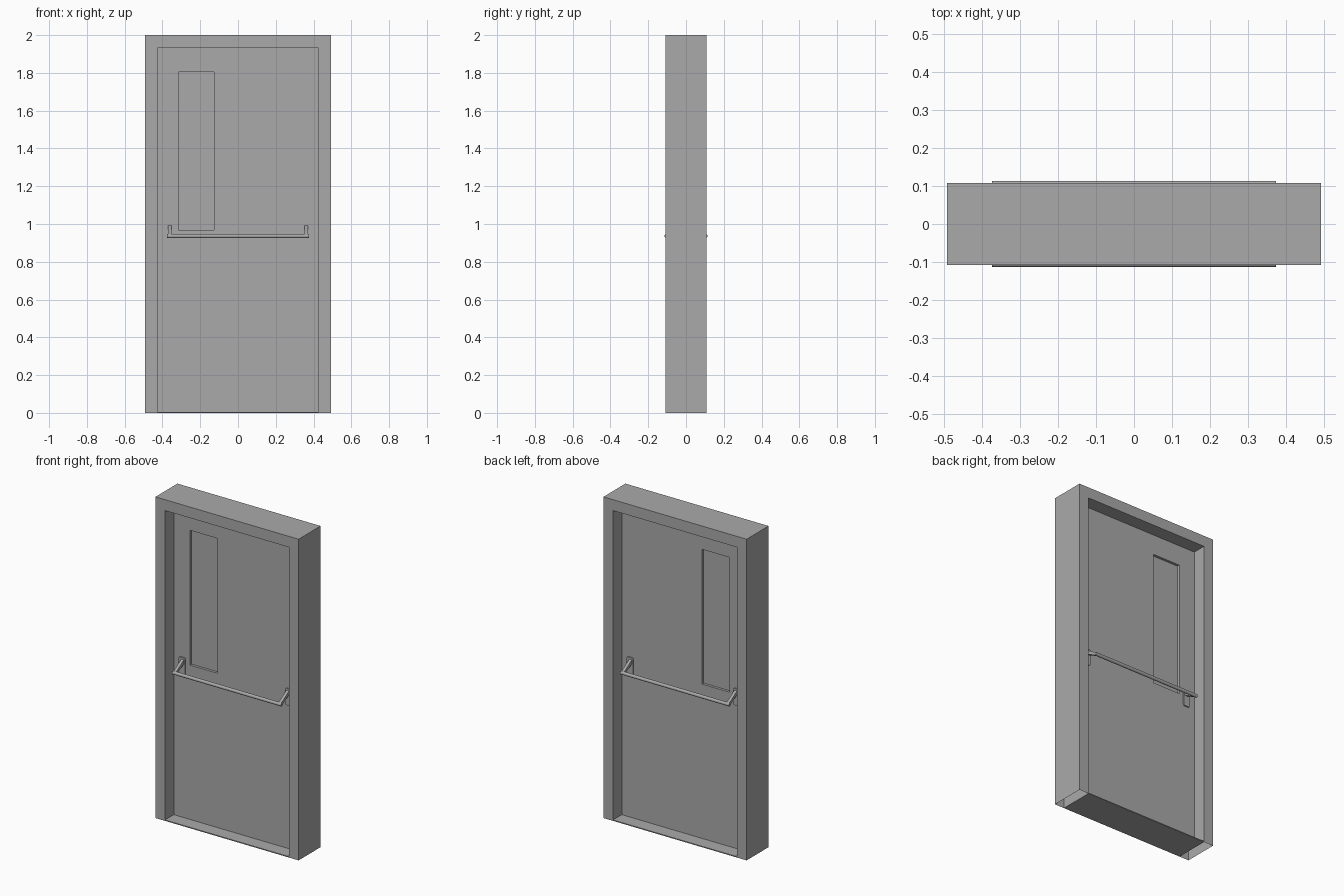
import bpy, bmesh, math
from mathutils import Vector

cube = bpy.data.objects.get("Cube")
if cube:
    bpy.data.objects.remove(cube, do_unlink=True)

grey = bpy.data.materials.new("plain_grey")
grey.use_nodes = True
colour = (0.4, 0.4, 0.4, 1)
grey.diffuse_color = colour
grey.node_tree.nodes["Principled BSDF"].inputs["Base Color"].default_value = colour

W, D, H = 0.493, 0.108, 2.0      # half width, half depth and height of the frame
OW, OH = 0.427, 1.932            # half width and height of the opening
LEAF = 0.022                     # half thickness of the door leaf
SILL = 0.006
BAR_X, BAR_Y, BAR_Z, BAR_R = 0.375, 0.1035, 0.936, 0.0105


def finish(name, bm, smooth=False):
    bmesh.ops.recalc_face_normals(bm, faces=bm.faces)
    mesh = bpy.data.meshes.new(name)
    bm.to_mesh(mesh)
    bm.free()
    mesh.materials.append(grey)
    obj = bpy.data.objects.new(name, mesh)
    bpy.context.collection.objects.link(obj)
    if smooth:
        bpy.ops.object.select_all(action='DESELECT')
        obj.select_set(True)
        bpy.context.view_layer.objects.active = obj
        bpy.ops.object.shade_smooth_by_angle(angle=math.radians(40))
    return obj


def prism(outlines, shift):
    """Extrude flat outlines (lists of 3D points) by a shift vector."""
    bm = bmesh.new()
    for points in outlines:
        bm.faces.new([bm.verts.new(p) for p in points])
    bmesh.ops.remove_doubles(bm, verts=bm.verts, dist=1e-5)
    result = bmesh.ops.extrude_face_region(bm, geom=bm.faces[:], use_keep_orig=True)
    moved = [g for g in result["geom"] if isinstance(g, bmesh.types.BMVert)]
    bmesh.ops.translate(bm, verts=moved, vec=Vector(shift))
    return bm


def rect(x0, x1, z0, z1, y):
    return [(x0, y, z0), (x1, y, z0), (x1, y, z1), (x0, y, z1)]


def rounded_rect(x, z, hw, hh, r, y, steps=4):
    points = []
    for i, (sx, sz) in enumerate([(1, 1), (-1, 1), (-1, -1), (1, -1)]):
        for k in range(steps + 1):
            a = math.pi / 2 * (i + k / steps)
            points.append((x + sx * (hw - r) + r * math.cos(a), y,
                           z + sz * (hh - r) + r * math.sin(a)))
    return points


# Sheet-metal frame, open underneath the jambs
profile = [(-W, 0), (-W, H), (W, H), (W, 0), (OW, 0), (OW, OH), (-OW, OH), (-OW, 0)]
bm = prism([[(x, -D, z) for x, z in profile]], (0, 2 * D, 0))
feet = [f for f in bm.faces if all(v.co.z < 1e-4 for v in f.verts)]
bmesh.ops.delete(bm, geom=feet, context='FACES_ONLY')
finish("door_frame", bm)

# Threshold
finish("threshold", prism([rect(-OW, OW, 0, SILL, -D)], (0, 2 * D, 0)))

# Door leaf with a tall narrow window opening
outer = rect(-OW, OW, SILL, OH, -LEAF)
inner = rect(-0.316, -0.126, 0.967, 1.806, -LEAF)
sides = [[outer[i], outer[(i + 1) % 4], inner[(i + 1) % 4], inner[i]] for i in range(4)]
finish("door_leaf", prism(sides, (0, 2 * LEAF, 0)))

# Window pane set back from both faces
finish("window_pane", prism([rect(-0.316, -0.126, 0.967, 1.806, -0.006)], (0, 0.012, 0)))

# Push bars, arms and mounting plates on both faces
for face, side in (("front", -1), ("back", 1)):
    bm = bmesh.new()
    bmesh.ops.create_cone(bm, cap_ends=True, segments=16, radius1=BAR_R,
                          radius2=BAR_R, depth=2 * BAR_X)
    for v in bm.verts:
        v.co = (v.co.z, side * BAR_Y + v.co.x, BAR_Z + v.co.y)
    finish(face + "_push_bar", bm, smooth=True)

    for hand, s in (("left", 1), ("right", -1)):
        plate = rounded_rect(s * 0.367, 0.952, 0.022, 0.052, 0.01, side * LEAF)
        finish(f"{face}_{hand}_plate", prism([plate], (0, side * 0.007, 0)), smooth=True)
        x = s * 0.362 - 0.009
        arm = [(x, side * 0.024, 0.995), (x, side * 0.024, 0.968),
               (x, side * BAR_Y, BAR_Z - 0.009), (x, side * BAR_Y, BAR_Z + 0.009)]
        finish(f"{face}_{hand}_arm", prism([arm], (0.018, 0, 0)))
